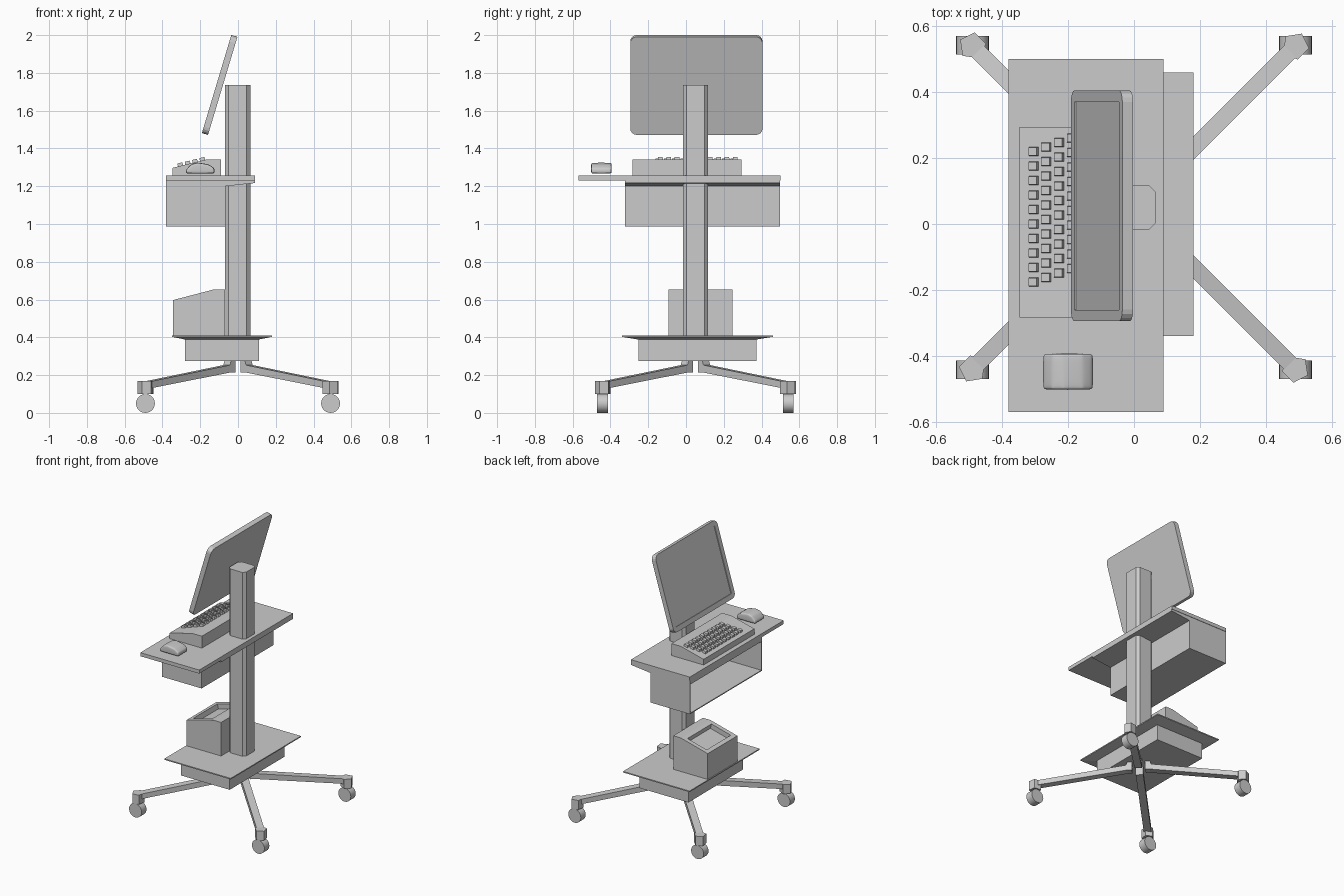
import bpy, bmesh, math
from mathutils import Matrix, Vector

if "Cube" in bpy.data.objects:
    bpy.data.objects.remove(bpy.data.objects["Cube"])


def finish(name, bm):
    bmesh.ops.recalc_face_normals(bm, faces=bm.faces[:])
    me = bpy.data.meshes.new(name)
    bm.to_mesh(me)
    bm.free()
    ob = bpy.data.objects.new(name, me)
    bpy.context.collection.objects.link(ob)
    return ob


def add_box(bm, x, y, z, taper_top=(1, 1), taper_bottom=(1, 1)):
    """Box from (min, max) ranges, with optional scaling of its ends."""
    size = [r[1] - r[0] for r in (x, y, z)]
    mid = Vector([(r[0] + r[1]) / 2 for r in (x, y, z)])
    vs = bmesh.ops.create_cube(bm, size=1)["verts"]
    for v in vs:
        t = taper_top if v.co.z > 0 else taper_bottom
        v.co = mid + Vector((v.co.x * size[0] * t[0], v.co.y * size[1] * t[1], v.co.z * size[2]))
    return vs


def box(name, x, y, z, **kw):
    bm = bmesh.new()
    add_box(bm, x, y, z, **kw)
    return finish(name, bm)


def add_prism(bm, pts, y0, y1):
    """Extrude an x-z profile along y."""
    f = bm.faces.new([bm.verts.new((px, y0, pz)) for px, pz in pts])
    ext = bmesh.ops.extrude_face_region(bm, geom=[f])["geom"]
    for v in ext:
        if isinstance(v, bmesh.types.BMVert):
            v.co.y = y1
    bmesh.ops.recalc_face_normals(bm, faces=bm.faces[:])


def prism(name, pts, y0, y1):
    bm = bmesh.new()
    add_prism(bm, pts, y0, y1)
    return finish(name, bm)


def bevel_along(bm, axis, width, segments):
    """Bevel the edges that run parallel to an axis."""
    es = [e for e in bm.edges
          if abs((e.verts[0].co - e.verts[1].co).normalized()[axis]) > 0.99]
    bmesh.ops.bevel(bm, geom=es, offset=width, segments=segments, profile=0.5, affect='EDGES')


def recess(bm, direction, border, depth):
    """Inset the face that looks most along a direction and push it inwards."""
    bm.normal_update()
    d = Vector(direction).normalized()
    f = max(bm.faces, key=lambda q: q.normal.dot(d))
    n = f.normal.copy()
    bmesh.ops.inset_region(bm, faces=[f], thickness=border)
    new = bmesh.ops.extrude_discrete_faces(bm, faces=[f])["faces"][0]
    bmesh.ops.translate(bm, verts=new.verts[:], vec=-n * depth)


def smooth(ob, angle=35):
    bpy.ops.object.select_all(action='DESELECT')
    ob.select_set(True)
    bpy.context.view_layer.objects.active = ob
    bpy.ops.object.shade_smooth_by_angle(angle=math.radians(angle))


CY = 0.05  # centre line of the stand in y

# Column with chamfered corners
bm = bmesh.new()
add_box(bm, (-0.07, 0.065), (CY - 0.067, CY + 0.067), (0.40, 1.737))
bevel_along(bm, 2, 0.019, 1)
finish("column", bm)

# Desk top and the tapered support under it
box("desk_top", (-0.38, 0.09), (-0.57, 0.50), (1.23, 1.256))
prism("desk_support", [(-0.38, 1.23), (0.09, 1.23), (0.09, 1.217), (-0.065, 1.2), (-0.38, 1.2)],
      -0.322, 0.497)

# Open compartment below the desk
bm = bmesh.new()
add_box(bm, (-0.38, -0.065), (-0.322, 0.497), (0.987, 1.215))
recess(bm, (-1, 0, 0), 0.01, 0.30)
finish("desk_compartment", bm)

# Lower shelf: thin plate, sloped underside, box below
box("lower_shelf", (-0.35, 0.18), (-0.34, 0.46), (0.403, 0.411))
box("shelf_underside", (-0.35, 0.18), (-0.34, 0.46), (0.389, 0.403), taper_bottom=(0.75, 0.79))
box("base_box", (-0.28, 0.11), (-0.252, 0.372), (0.276, 0.395))

# Small device with a recess in its sloping top
bm = bmesh.new()
add_prism(bm, [(-0.345, 0.41), (-0.07, 0.41), (-0.07, 0.653), (-0.13, 0.653), (-0.345, 0.597)],
          -0.093, 0.245)
recess(bm, (-0.056, 0, 0.215), 0.045, 0.035)
finish("shelf_device", bm)

# Keyboard body
slope_a, slope_b = Vector((-0.347, 0, 1.297)), Vector((-0.165, 0, 1.342))
prism("keyboard_body", [(-0.347, 1.254), (-0.09, 1.254), (-0.09, 1.342),
                        (slope_b.x, slope_b.z), (slope_a.x, slope_a.z)], -0.283, 0.295)

# Keyboard keys in four staggered rows
bm = bmesh.new()
tilt = math.atan2(slope_b.z - slope_a.z, slope_b.x - slope_a.x)
for row in range(4):
    x = -0.304 + row * 0.0388
    z = slope_a.z + (x - slope_a.x) * math.tan(tilt)
    for col in range(10):
        vs = add_box(bm, (-0.015, 0.015), (-0.014, 0.014), (-0.005, 0.016), taper_top=(0.86, 0.86))
        y = -0.176 + row * 0.0135 + col * 0.044
        bmesh.ops.transform(bm, verts=vs, matrix=Matrix.Translation((x, y, z))
                            @ Matrix.Rotation(-tilt, 4, 'Y'))
finish("keyboard_keys", bm)

# Mouse
mouse = prism("mouse", [(-0.276, 1.266), (-0.124, 1.266), (-0.124, 1.295), (-0.155, 1.316),
                        (-0.215, 1.326), (-0.25, 1.316), (-0.276, 1.287)], -0.503, -0.393)
mod = mouse.modifiers.new("round", 'BEVEL')
mod.width, mod.segments, mod.limit_method = 0.022, 2, 'ANGLE'
mod.angle_limit = math.radians(15)
mod = mouse.modifiers.new("soften", 'SUBSURF')
mod.levels = mod.render_levels = 2
smooth(mouse, 180)

# Monitor: rounded slab with a shallow screen, tilted back
bm = bmesh.new()
add_box(bm, (-0.017, 0.017), (-0.35, 0.35), (-0.271, 0.271))
bevel_along(bm, 0, 0.035, 4)
recess(bm, (-1, 0, 0), 0.035, 0.005)
monitor = finish("monitor", bm)
monitor.location = (-0.097, 0.055, 1.736)
monitor.rotation_euler = (0, math.radians(16.7), 0)

# Four diagonal legs, each with a collar and a wheel
leg_profile = [(0.045, 0.215), (0.075, 0.215), (0.68, 0.13), (0.68, 0.166),
               (0.085, 0.253), (0.075, 0.28), (0.045, 0.28)]
for i in range(4):
    a = math.radians(45 + 90 * i)
    leg = prism(f"leg_{i + 1}", leg_profile, -0.025, 0.025)
    leg.location = (0, CY, 0)
    leg.rotation_euler = (0, 0, a)
    sx, sy = math.copysign(1, math.cos(a)), math.copysign(1, math.sin(a))

    bm = bmesh.new()
    bmesh.ops.create_cone(bm, cap_ends=True, segments=5, radius1=0.042, radius2=0.042, depth=0.067)
    collar = finish(f"caster_collar_{i + 1}", bm)
    collar.location = (sx * 0.49, CY + sy * 0.49, 0.134)
    collar.rotation_euler = (0, 0, a)

    bm = bmesh.new()
    bmesh.ops.create_cone(bm, cap_ends=True, segments=24, radius1=0.05, radius2=0.05, depth=0.056,
                          matrix=Matrix.Rotation(math.pi / 2, 4, 'X'))
    wheel = finish(f"wheel_{i + 1}", bm)
    wheel.location = (sx * 0.49, CY + sy * 0.492, 0.05)
    smooth(wheel)
